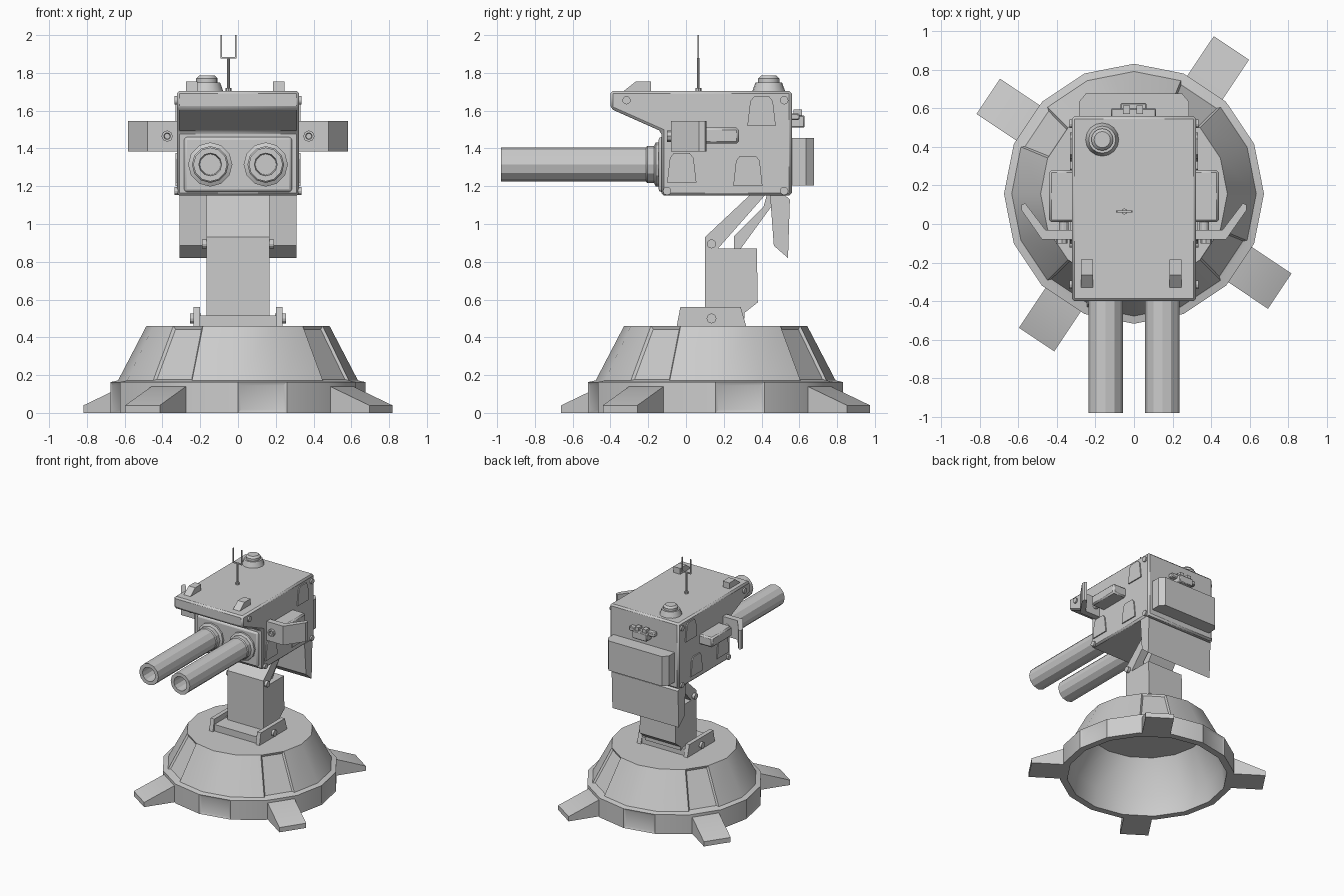
import bpy, bmesh, math
from mathutils import Vector, Matrix

if "Cube" in bpy.data.objects:
    bpy.data.objects.remove(bpy.data.objects["Cube"])


def finish(name, bm, bevel=0, segs=1):
    bmesh.ops.recalc_face_normals(bm, faces=bm.faces)
    me = bpy.data.meshes.new(name)
    bm.to_mesh(me)
    bm.free()
    ob = bpy.data.objects.new(name, me)
    bpy.context.collection.objects.link(ob)
    if bevel:
        m = ob.modifiers.new("bevel", 'BEVEL')
        m.width, m.segments = bevel, segs
    return ob


def prism(name, pts, axis, lo, hi, bevel=0, segs=1, mat=None):
    """Extrude a 2D profile along an axis: X takes (y,z), Y takes (x,z), Z takes (x,y)."""
    bm = bmesh.new()

    def at(p, t):
        a, b = p
        return {'X': (t, a, b), 'Y': (a, t, b), 'Z': (a, b, t)}[axis]
    f = bm.faces.new([bm.verts.new(at(p, lo)) for p in pts])
    ext = bmesh.ops.extrude_face_region(bm, geom=[f])
    moved = [v for v in ext['geom'] if isinstance(v, bmesh.types.BMVert)]
    bmesh.ops.translate(bm, verts=moved, vec=at((0, 0), hi - lo))
    if f not in bm.faces:
        bmesh.ops.holes_fill(bm, edges=bm.edges)
    if mat:
        bm.transform(mat)
    return finish(name, bm, bevel, segs)


def box(name, x, y, z, bevel=0, segs=1):
    return prism(name, [(x[0], y[0]), (x[1], y[0]), (x[1], y[1]), (x[0], y[1])],
                 'Z', z[0], z[1], bevel, segs)


def lathe_bm(prof, n):
    bm = bmesh.new()
    rings = [[bm.verts.new((r * math.cos(2 * math.pi * i / n), r * math.sin(2 * math.pi * i / n), h))
              for i in range(n)] for r, h in prof]
    for a, b in zip(rings, rings[1:]):
        for i in range(n):
            j = (i + 1) % n
            bm.faces.new((a[i], a[j], b[j], b[i]))
    bmesh.ops.remove_doubles(bm, verts=bm.verts, dist=1e-5)
    bmesh.ops.recalc_face_normals(bm, faces=bm.faces)
    return bm


def lathe(name, prof, n, loc, direction=(0, 0, 1)):
    bm = lathe_bm(prof, n)
    rot = Vector(direction).to_track_quat('Z', 'Y').to_matrix().to_4x4()
    bm.transform(Matrix.Translation(loc) @ rot)
    return finish(name, bm)


def pin(name, r, length, loc, direction, n=12):
    return lathe(name, [(0, 0), (r, 0), (r, length), (0, length)], n, loc, direction)


CY = 0.157  # centre of the base in y

# Hollow sixteen-sided base with inset cone and rim panels
bm = lathe_bm([(0, 0.43), (0.465, 0.43), (0.605, 0.165), (0.62, 0), (0.675, 0), (0.675, 0.163),
               (0.635, 0.172), (0.485, 0.46), (0, 0.46)], 16)


def facing(angle, rmin, zlo, zhi):
    out = []
    for f in bm.faces:
        c = f.calc_center_median()
        a = math.degrees(math.atan2(c.y, c.x)) % 90
        if abs(a - angle) < 3 and math.hypot(c.x, c.y) > rmin and zlo < c.z < zhi:
            out.append(f)
    return out


cone_panels = [f for f in facing(56.25, 0.541, 0.28, 0.36)]
rim_panels = facing(11.25, 0.65, 0.05, 0.12)
bmesh.ops.inset_individual(bm, faces=cone_panels, thickness=0.018, depth=-0.012)
bmesh.ops.inset_individual(bm, faces=rim_panels, thickness=0.026, depth=-0.008)
bm.transform(Matrix.Translation((0, CY, 0)))
finish("base", bm)

# Four wedge feet
for k in range(4):
    m = Matrix.Translation((0, CY, 0)) @ Matrix.Rotation(math.radians(56.25 + 90 * k), 4, 'Z')
    foot = [(0.64, 0), (0.91, 0), (0.91, 0.04), (0.66, 0.14), (0.64, 0.14)]
    bm_foot = prism("foot_%d" % (k + 1), [(r, z) for r, z in foot], 'Y', -0.11, 0.11, mat=m)

# Pivot bracket on the base
box("bracket_floor", (-0.2, 0.2), (-0.03, 0.3), (0.455, 0.515))
for s, side in ((-1, "left"), (1, "right")):
    prism("bracket_" + side, [(-0.05, 0.455), (0.32, 0.455), (0.29, 0.56), (-0.03, 0.56)],
          'X', s * 0.2, s * 0.235)
    pin("bracket_pin_" + side, 0.026, 0.06, (s * 0.195, 0.135, 0.5), (s, 0, 0))
    pin("knee_pin_" + side, 0.024, 0.04, (s * 0.15, 0.135, 0.895), (s, 0, 0))

# Column, support arms and rear flap
prism("column", [(0.1, 0.5), (0.1, 0.87), (0.375, 0.87), (0.38, 0.585), (0.31, 0.53), (0.31, 0.5)],
      'X', -0.167, 0.167)
prism("main_arm", [(0.1, 0.865), (0.1, 0.93), (0.345, 1.16), (0.425, 1.16), (0.165, 0.865)],
      'X', -0.167, 0.167)
prism("rear_arm", [(0.255, 0.865), (0.255, 0.935), (0.41, 1.09), (0.43, 1.16), (0.47, 1.16),
                   (0.45, 1.09), (0.29, 0.87)], 'X', -0.12, 0.12)
prism("rear_flap", [(0.445, 1.155), (0.465, 0.885), (0.54, 0.82), (0.55, 1.13), (0.52, 1.155)],
      'X', -0.31, 0.31)

# Gun housing
prism("housing", [(-0.4, 1.705), (-0.4, 1.61), (-0.13, 1.49), (-0.13, 1.15), (0.56, 1.15),
                  (0.56, 1.705)], 'X', -0.323, 0.323, bevel=0.014)
box("front_plate", (-0.285, 0.285), (-0.145, -0.1), (1.17, 1.46), bevel=0.014, segs=2)

# Twin hollow barrels with collars
for s, side in ((-1, "left"), (1, "right")):
    lathe("barrel_" + side,
          [(0, 0), (0.117, 0), (0.117, 0.03), (0.097, 0.04), (0.097, 0.075), (0.09, 0.083),
           (0.09, 0.85), (0.06, 0.85), (0.055, 0.65), (0, 0.65)],
          12, (s * 0.147, -0.13, 1.315), (0, -1, 0))

# Side panels, bolts and sensor pods, mirrored
panels = [(0.325, 0.475, 1.52, 1.675), (0.25, 0.405, 1.2, 1.36), (-0.1, 0.055, 1.22, 1.375)]
bolts = [(-0.315, 1.655), (0.52, 1.655), (-0.1, 1.175), (0.52, 1.175)]
for s, side in ((-1, "left"), (1, "right")):
    for i, (a, b, lo, hi) in enumerate(panels):
        prism("side_panel_%s_%d" % (side, i + 1),
              [(a, lo), (b, lo), (b - 0.015, hi - 0.025), (b - 0.035, hi), (a + 0.035, hi),
               (a + 0.015, hi - 0.025)], 'X', s * 0.31, s * 0.332)
    for i, (y, z) in enumerate(bolts):
        pin("bolt_%s_%d" % (side, i + 1), 0.022, 0.03, (s * 0.305, y, z), (s, 0, 0))
    shield = [(0.31, -0.03), (0.46, -0.03), (0.565, 0.108), (0.583, 0.1), (0.583, 0.07),
              (0.478, -0.08), (0.31, -0.08)]
    prism("shield_" + side, [(s * x, y) for x, y in shield], 'Z', 1.385, 1.545)
    pod_x = sorted((s * 0.31, s * 0.44))
    box("sensor_pod_" + side, pod_x, (0.01, 0.28), (1.425, 1.51), bevel=0.012)
    pin("pod_link_" + side, 0.025, 0.06, (s * 0.365, -0.04, 1.465), (0, 1, 0))
    lathe("sensor_" + side, [(0, 0), (0.03, 0), (0.03, 0.025), (0.018, 0.025), (0.015, 0.01), (0, 0.01)],
          8, (s * 0.375, -0.075, 1.465), (0, -1, 0))

# Roof fins, hatch and forked antenna
for x, side in ((-0.245, "left"), (0.215, "right")):
    prism("roof_fin_" + side, [(-0.335, 1.7), (-0.265, 1.755), (-0.185, 1.755), (-0.185, 1.7)],
          'X', x - 0.031, x + 0.031)
lathe("hatch", [(0, 0), (0.088, 0), (0.07, 0.05), (0.057, 0.05), (0.057, 0.07), (0.042, 0.085), (0, 0.085)],
      16, (-0.165, 0.438, 1.7))
pin("antenna_base", 0.016, 0.02, (-0.05, 0.065, 1.7), (0, 0, 1), 8)
pin("antenna_mast", 0.007, 0.18, (-0.05, 0.065, 1.7), (0, 0, 1), 8)
box("antenna_fork", (-0.093, -0.007), (0.06, 0.07), (1.875, 1.885))
for x, side in ((-0.089, "left"), (-0.011, "right")):
    box("antenna_prong_" + side, (x - 0.004, x + 0.004), (0.061, 0.069), (1.875, 2.0))

# Rear pack with chamfered sides, and the connector shelf above it
prism("rear_pack", [(-0.285, 0.55), (0.285, 0.55), (0.285, 0.635), (0.25, 0.677), (-0.25, 0.677),
                    (-0.285, 0.635)], 'Z', 1.205, 1.455)
box("connector_shelf", (-0.12, 0.115), (0.55, 0.6), (1.55, 1.585), bevel=0.006)
box("connector_block", (-0.07, 0.065), (0.55, 0.628), (1.51, 1.575), bevel=0.006)
for x in (-0.04, 0.03):
    box("connector_tab", (x - 0.018, x + 0.018), (0.57, 0.615), (1.57, 1.605))

# Keep facet edges sharp, soften only shallow angles
for ob in bpy.context.scene.objects:
    ob.select_set(True)
    bpy.context.view_layer.objects.active = ob
bpy.ops.object.shade_smooth_by_angle(angle=math.radians(25))
